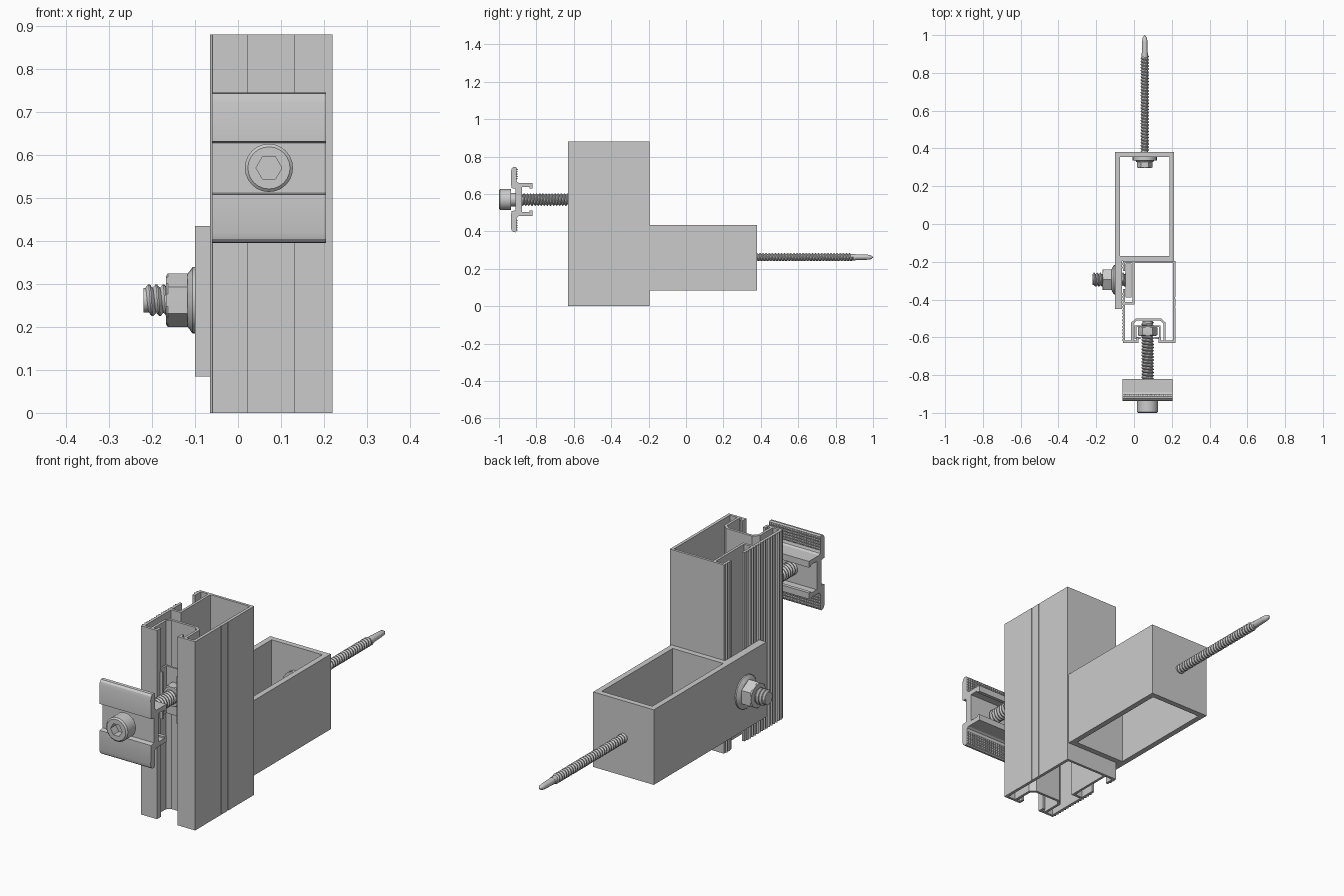
import bpy, bmesh, math
from mathutils import Vector

if "Cube" in bpy.data.objects:
    bpy.data.objects.remove(bpy.data.objects["Cube"])


def finish(name, bm, smooth=False):
    bmesh.ops.recalc_face_normals(bm, faces=bm.faces)
    me = bpy.data.meshes.new(name)
    bm.to_mesh(me)
    bm.free()
    ob = bpy.data.objects.new(name, me)
    bpy.context.collection.objects.link(ob)
    if smooth:
        bpy.ops.object.select_all(action='DESELECT')
        ob.select_set(True)
        bpy.context.view_layer.objects.active = ob
        bpy.ops.object.shade_smooth_by_angle(angle=math.radians(28))
    return ob


def prism(bm, pts, lo, hi, axis='z'):
    """Extrude a closed 2D outline along z (pts are x,y) or x (pts are y,z)."""
    put = (lambda p, t: (p[0], p[1], t)) if axis == 'z' else (lambda p, t: (t, p[0], p[1]))
    a = [bm.verts.new(put(p, lo)) for p in pts]
    b = [bm.verts.new(put(p, hi)) for p in pts]
    bm.faces.new(a)
    bm.faces.new(b[::-1])
    n = len(pts)
    for i in range(n):
        j = (i + 1) % n
        bm.faces.new((a[i], a[j], b[j], b[i]))


def box(bm, x0, x1, y0, y1, z0, z1):
    prism(bm, [(x0, y0), (x1, y0), (x1, y1), (x0, y1)], z0, z1)


def wall(bm, path, t, z0, z1):
    """Sheet of thickness t that follows a centre line, with mitred corners."""
    p = [Vector(q) for q in path]
    left, right = [], []
    for i in range(len(p)):
        d1 = (p[i] - p[max(i - 1, 0)]).normalized() if i else (p[1] - p[0]).normalized()
        d2 = (p[i + 1] - p[i]).normalized() if i < len(p) - 1 else d1
        n1, n2 = Vector((-d1.y, d1.x)), Vector((-d2.y, d2.x))
        m = (n1 + n2).normalized()
        off = m * (t / 2 / m.dot(n1))
        left.append(p[i] + off)
        right.append(p[i] - off)
    prism(bm, left + right[::-1], z0, z1)


def placer(axis, c):
    if axis == 'x':
        return lambda u, v, t: (t, c[0] + u, c[1] + v)
    return lambda u, v, t: (c[0] + u, t, c[1] + v)


def loft(bm, axis, c, rings, phase=0.0, seg=24):
    """Capped stack of rings (position, radius, is_hex)."""
    put, loops = placer(axis, c), []
    for t, r, hexa in rings:
        loop = []
        for i in range(seg):
            a = 2 * math.pi * i / seg
            k = r
            if hexa:
                k = r * math.cos(math.pi / 6) / math.cos(a % (math.pi / 3) - math.pi / 6)
            loop.append(bm.verts.new(put(k * math.cos(a + phase), k * math.sin(a + phase), t)))
        loops.append(loop)
    bm.faces.new(loops[0])
    bm.faces.new(loops[-1][::-1])
    for a, b in zip(loops, loops[1:]):
        for i in range(seg):
            j = (i + 1) % seg
            bm.faces.new((a[i], a[j], b[j], b[i]))


def thread(bm, axis, c, t0, t1, r, pitch, seg=20):
    """Core cylinder wrapped in a helical V thread."""
    core, put = r * 0.78, placer(axis, c)
    loft(bm, axis, c, [(t0, core, 0), (t1, core, 0)])
    turns = int((t1 - t0) / pitch) - 1
    root, crest = [], []
    for i in range((turns + 1) * seg + 1):
        a = 2 * math.pi * i / seg
        t = t0 + pitch * i / seg
        u, v = math.cos(a), math.sin(a)
        root.append(bm.verts.new(put(core * u, core * v, t)))
        if i <= turns * seg:
            crest.append([bm.verts.new(put(r * u, r * v, t + pitch * f)) for f in (0.4, 0.6)])
    for i in range(turns * seg):
        (a, b), (d, e) = crest[i], crest[i + 1]
        bm.faces.new((root[i], root[i + 1], d, a))
        bm.faces.new((a, d, e, b))
        bm.faces.new((b, e, root[i + 1 + seg], root[i + seg]))


# Upright hollow rail with a front channel and a side bolt slot
H, T = 0.88, 0.012
bm = bmesh.new()
wall(bm, [(-0.053, -0.345), (-0.053, -0.624), (0.017, -0.624), (0.017, -0.6)], T, 0, H)
wall(bm, [(-0.053, -0.25), (-0.053, -0.201), (0.212, -0.201), (0.212, -0.624),
          (0.136, -0.624), (0.136, -0.6)], T, 0, H)
wall(bm, [(-0.003, -0.207), (-0.003, -0.42), (-0.048, -0.42)], T, 0, H)
wall(bm, [(-0.009, -0.618), (-0.009, -0.525), (0.012, -0.506), (0.141, -0.506),
          (0.162, -0.525), (0.162, -0.618)], T, 0, H)
# grip ridges on the slot side, raised strips on the plain side
for i in range(24):
    y = -0.622 + i * 0.0175
    if y < -0.36 or y > -0.252:
        prism(bm, [(-0.058, y), (-0.058, y + 0.0145), (-0.065, y + 0.00725)], 0, H)
for y0, y1 in ((-0.63, -0.443), (-0.436, -0.394), (-0.387, -0.195)):
    box(bm, 0.217, 0.22, y0, y1, 0, H)
finish("upright_rail", bm)

# Rectangular tube bracket with one wall extended forward as a tab
Z0, Z1 = 0.085, 0.435
bm = bmesh.new()
wall(bm, [(-0.087, -0.45), (-0.087, 0.367), (0.2, 0.367), (0.2, -0.182), (-0.076, -0.182)],
     0.026, Z0, Z1)
box(bm, -0.075, -0.064, -0.45, -0.194, Z0, Z1)
finish("tube_bracket", bm)

# Side bolt with T head in the slot, and flanged nut outside
C = (-0.295, 0.262)
bm = bmesh.new()
thread(bm, 'x', C, -0.22, -0.03, 0.037, 0.017)
box(bm, -0.046, -0.012, -0.39, -0.21, 0.2, 0.325)
finish("side_bolt", bm, True)
bm = bmesh.new()
loft(bm, 'x', C, [(-0.168, 0.055, 0), (-0.163, 0.0625, 1), (-0.118, 0.0625, 1),
                  (-0.117, 0.062, 0), (-0.106, 0.077, 0), (-0.1, 0.077, 0)], math.pi / 2)
finish("side_flange_nut", bm, True)

# Self-drilling screw through the back wall of the tube
C = (0.057, 0.262)
bm = bmesh.new()
loft(bm, 'y', C, [(0.296, 0.033, 0), (0.3, 0.04, 1), (0.328, 0.04, 1), (0.329, 0.045, 0),
                  (0.336, 0.05, 0), (0.336, 0.064, 0), (0.354, 0.064, 0)])
thread(bm, 'y', C, 0.35, 0.905, 0.0215, 0.0165)
loft(bm, 'y', C, [(0.9, 0.016, 0), (0.965, 0.014, 0), (0.985, 0.012, 0), (1.0, 0.002, 0)], seg=12)
finish("drill_screw", bm, True)

# Panel clamp: mirrored half profile extruded across the rail
ZC = 0.57
half = [(-0.912, 0.058), (-0.934, 0.062), (-0.936, 0.15), (-0.932, 0.165), (-0.924, 0.173),
        (-0.912, 0.175), (-0.906, 0.17), (-0.906, 0.105), (-0.902, 0.094), (-0.893, 0.088),
        (-0.82, 0.088), (-0.82, 0.059), (-0.836, 0.059), (-0.836, 0.066), (-0.878, 0.066)]
profile = [(y, ZC + d) for y, d in half] + [(y, ZC - d) for y, d in reversed(half)]
bm = bmesh.new()
prism(bm, profile, -0.06, 0.205, 'x')
finish("panel_clamp", bm, True)

# Pointed grip teeth on the back of both clamp flanges
bm = bmesh.new()
s = 0.0115
for side in (-1, 1):
    for i in range(22):
        for k in range(5):
            x, z = -0.054 + i * 0.012, ZC + side * (0.112 + k * 0.0125)
            base = [bm.verts.new((x + a * s / 2, -0.9065, z + b * s / 2))
                    for a, b in ((-1, -1), (1, -1), (1, 1), (-1, 1))]
            tip = bm.verts.new((x, -0.899, z))
            bm.faces.new(base)
            for j in range(4):
                bm.faces.new((base[j], base[(j + 1) % 4], tip))
finish("clamp_teeth", bm)

# Socket head clamp bolt
C = (0.072, ZC)
bm = bmesh.new()
loft(bm, 'y', C, [(-0.96, 0.03, 1), (-1.0, 0.03, 1), (-1.0, 0.049, 0), (-0.994, 0.056, 0),
                  (-0.935, 0.056, 0), (-0.935, 0.036, 0), (-0.905, 0.036, 0)])
thread(bm, 'y', C, -0.91, -0.514, 0.033, 0.0165)
finish("clamp_bolt", bm, True)

# Nut and folded spring clip held inside the front channel
bm = bmesh.new()
loft(bm, 'y', C, [(-0.592, 0.045, 0), (-0.588, 0.052, 1), (-0.549, 0.052, 1), (-0.545, 0.045, 0)])
finish("channel_nut", bm, True)
bm = bmesh.new()
wall(bm, [(0.035, -0.603), (0.008, -0.603), (0.008, -0.541), (0.136, -0.541),
          (0.136, -0.603), (0.109, -0.603)], 0.009, ZC - 0.11, ZC + 0.11)
finish("channel_clip", bm)
